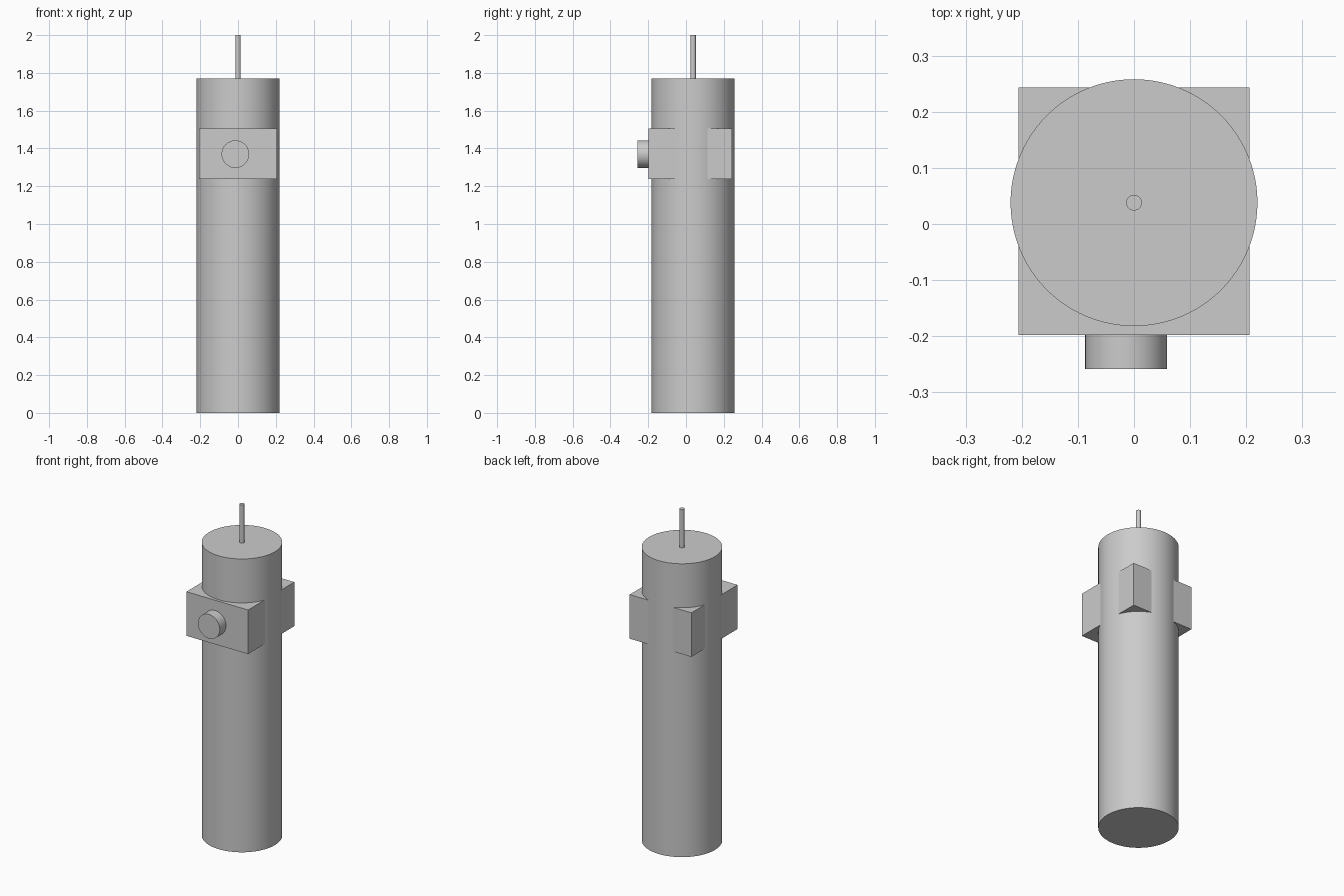
import bpy
import math

cube = bpy.data.objects.get("Cube")
if cube:
    bpy.data.objects.remove(cube, do_unlink=True)

GREY = (0.6, 0.6, 0.6, 1.0)
grey = bpy.data.materials.new("plain grey")
grey.use_nodes = True
grey.diffuse_color = GREY
grey.node_tree.nodes["Principled BSDF"].inputs["Base Color"].default_value = GREY

AXIS_Y = 0.038  # the body axis sits slightly behind centre


def finish(name):
    obj = bpy.context.object
    obj.name = name
    obj.data.materials.append(grey)
    return obj


def cylinder(name, radius, start, end, sides=64):
    """Smooth capped cylinder along z, or along y when the z values match."""
    upright = start[2] != end[2]
    middle = [(a + b) / 2 for a, b in zip(start, end)]
    bpy.ops.mesh.primitive_cylinder_add(
        vertices=sides, radius=radius, depth=math.dist(start, end),
        location=middle, rotation=(0 if upright else math.pi / 2, 0, 0))
    obj = finish(name)
    bpy.ops.object.shade_smooth_by_angle(angle=math.radians(30))
    return obj


# Tall round body
cylinder("body", 0.22, (0, AXIS_Y, 0), (0, AXIS_Y, 1.77), sides=96)

# Thin rod on top
cylinder("top_rod", 0.014, (0, AXIS_Y, 1.76), (0, AXIS_Y, 2.0), sides=32)

# Square collar block whose corners stand out of the body
bpy.ops.mesh.primitive_cube_add(size=1, location=(0, 0.0225, 1.372))
collar = finish("collar_block")
collar.scale = (0.412, 0.441, 0.266)
bpy.ops.object.transform_apply(location=False, rotation=False, scale=True)

# Round knob on the front, a little off centre
cylinder("front_knob", 0.073, (-0.014, -0.258, 1.37), (-0.014, -0.19, 1.37))
